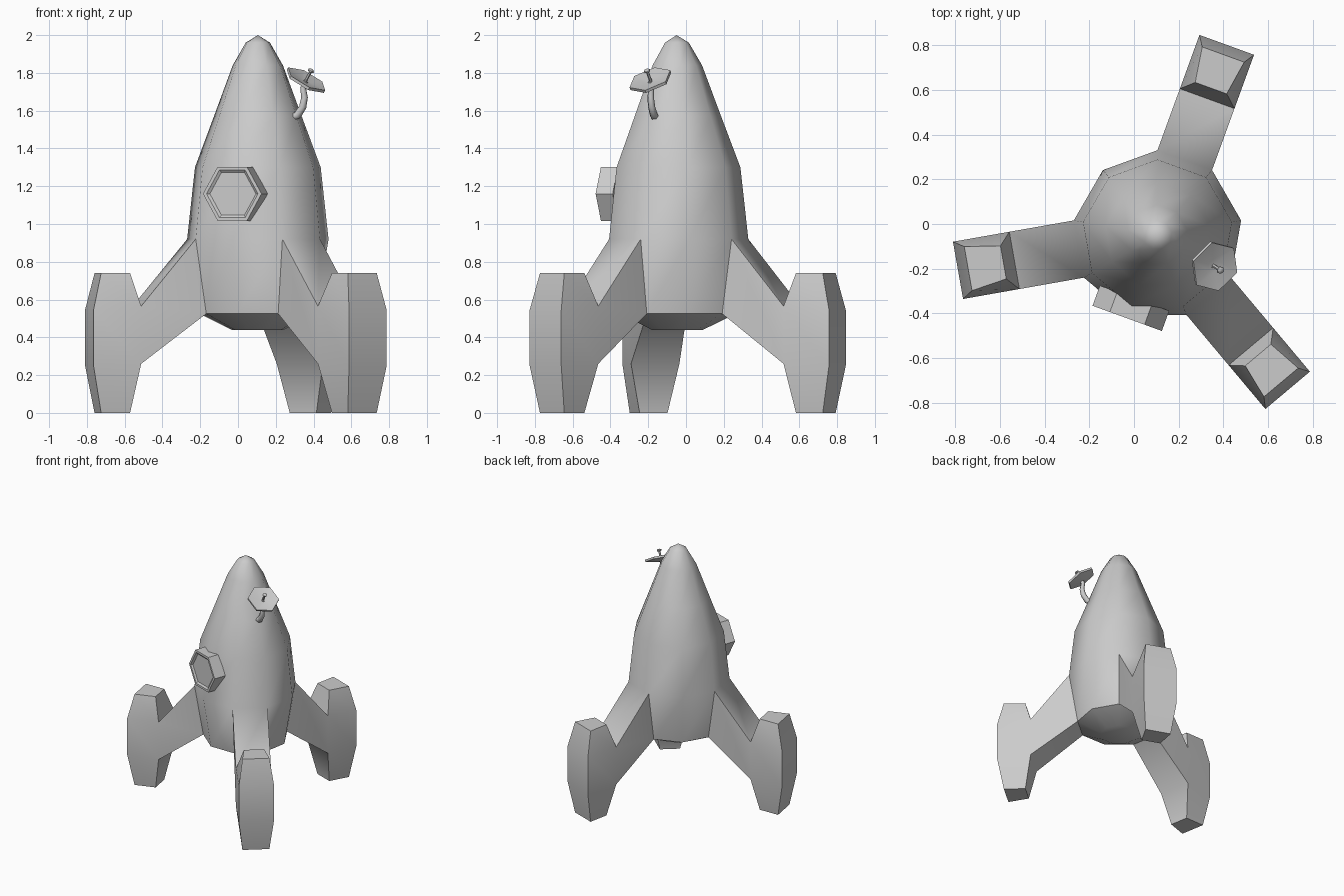
import bpy, bmesh, math
from mathutils import Vector

if "Cube" in bpy.data.objects:
    bpy.data.objects.remove(bpy.data.objects["Cube"])

CX, CY, N = 0.105, -0.05, 9


def polar(r, deg, z, side=0.0):
    """Point at radius r from the hull axis, shifted sideways."""
    a = math.radians(deg)
    return Vector((CX + r * math.cos(a) - side * math.sin(a),
                   CY + r * math.sin(a) + side * math.cos(a), z))


def finish(bm, name, angle):
    bmesh.ops.recalc_face_normals(bm, faces=bm.faces[:])
    me = bpy.data.meshes.new(name)
    bm.to_mesh(me)
    bm.free()
    ob = bpy.data.objects.new(name, me)
    bpy.context.collection.objects.link(ob)
    bpy.ops.object.select_all(action='DESELECT')
    ob.select_set(True)
    bpy.context.view_layer.objects.active = ob
    bpy.ops.object.shade_smooth_by_angle(angle=math.radians(angle))
    return ob


def bridge(bm, a, b, skip=()):
    n = len(a)
    for i in range(n):
        if i not in skip:
            bm.faces.new((a[i], a[(i + 1) % n], b[(i + 1) % n], b[i]))


def frame(normal, roll):
    """Two axes across a normal, the first one near the roll direction."""
    n = normal.normalized()
    u = (roll - n * roll.dot(n)).normalized()
    return n, u, n.cross(u)


def lathe(name, centre, axes, profile, sides, angle):
    """Turn (radius, height) points about an arbitrary axis, capping both ends."""
    n, u, v = axes
    bm = bmesh.new()
    rings = []
    for r, h in profile:
        rings.append([bm.verts.new(centre + n * h + r * (
            u * math.cos(math.tau * i / sides) + v * math.sin(math.tau * i / sides)))
            for i in range(sides)])
    for a, b in zip(rings, rings[1:]):
        bridge(bm, a, b)
    bm.faces.new(rings[0])
    bm.faces.new(rings[-1])
    return finish(bm, name, angle)


# Nine-sided hull, with three facets left open for the legs
bm = bmesh.new()
profile = [(0.14, 0.44), (0.315, 0.525), (0.38, 0.92), (0.338, 1.30),
           (0.236, 1.57), (0.135, 1.84), (0.065, 1.96)]
rings = [[bm.verts.new(polar(r, 90 + 40 * k, z)) for k in range(N)] for r, z in profile]
leg_facets = (2, 5, 8)
for j in range(len(rings) - 1):
    bridge(bm, rings[j], rings[j + 1], leg_facets if j == 1 else ())
bm.faces.new(rings[0])
apex = bm.verts.new((CX, CY, 2.0))
for k in range(N):
    bm.faces.new((rings[-1][k], rings[-1][(k + 1) % N], apex))

# Legs growing from those facets into tapered pods
levels = [(0.0, 0.0, 0.70, 0.86, 0.075, 0.10), (0.26, 0.25, 0.65, 0.906, 0.13, 0.13),
          (0.565, 0.545, 0.65, 0.906, 0.13, 0.13), (0.74, 0.74, 0.70, 0.86, 0.075, 0.10)]
for k in leg_facets:
    ang = 110 + 40 * k
    pod = []
    for z_in, z_out, r_in, r_out, w_in, w_out in levels:
        pod.append([bm.verts.new(polar(*p)) for p in (
            (r_in, ang, z_in, -w_in), (r_in, ang, z_in, w_in),
            (r_out, ang, z_out, w_out), (r_out, ang, z_out, -w_out))])
    for j in range(3):
        bridge(bm, pod[j], pod[j + 1], (0,) if j == 1 else ())
    bm.faces.new(pod[0])
    bm.faces.new(pod[3])
    k2 = (k + 1) % N
    hull = [rings[1][k], rings[1][k2], rings[2][k2], rings[2][k]]
    bridge(bm, hull, [pod[1][0], pod[1][1], pod[2][1], pod[2][0]])
finish(bm, "hull_and_legs", 50)

# Hexagonal porthole with a shallow recessed pane
out = polar(1, 250, 0) - polar(0, 250, 0)
side = Vector((-out.y, out.x, 0))
lathe("porthole", polar(0, 0, 1.16), frame(out, side),
      [(0.165, 0.30), (0.165, 0.396), (0.145, 0.396), (0.13, 0.385)], 6, 30)

# Tilted hexagonal dish and its feed rod
normal = Vector((0.45, -0.3, 0.85))
dish_at = Vector((0.362, -0.19, 1.765))
axes = frame(normal, Vector((math.cos(math.radians(45)), math.sin(math.radians(45)), -0.13)))
lathe("dish", dish_at, axes,
      [(0.03, -0.03), (0.118, -0.012), (0.118, 0.004), (0.03, -0.012)], 6, 30)
lathe("feed_rod", dish_at, axes,
      [(0.008, -0.02), (0.008, 0.045), (0.017, 0.05), (0.017, 0.058), (0.008, 0.064)], 6, 40)

# Curved stalk carrying the dish
path = [(0.285, -0.16, 1.565, 0.022), (0.315, -0.17, 1.575, 0.022), (0.343, -0.182, 1.62, 0.02),
        (0.352, -0.187, 1.67, 0.018), (0.345, -0.184, 1.72, 0.016), (0.36, -0.19, 1.755, 0.013)]
pts = [Vector(p[:3]) for p in path]
bm = bmesh.new()
tube = []
for i, p in enumerate(pts):
    t = pts[min(i + 1, len(pts) - 1)] - pts[max(i - 1, 0)]
    _, u, v = frame(t, Vector((0.3, 0.95, 0)))
    tube.append([bm.verts.new(p + path[i][3] * (u * math.cos(math.tau * s / 6) + v * math.sin(math.tau * s / 6)))
                 for s in range(6)])
for a, b in zip(tube, tube[1:]):
    bridge(bm, a, b)
bm.faces.new(tube[0])
bm.faces.new(tube[-1])
finish(bm, "dish_stalk", 70)
